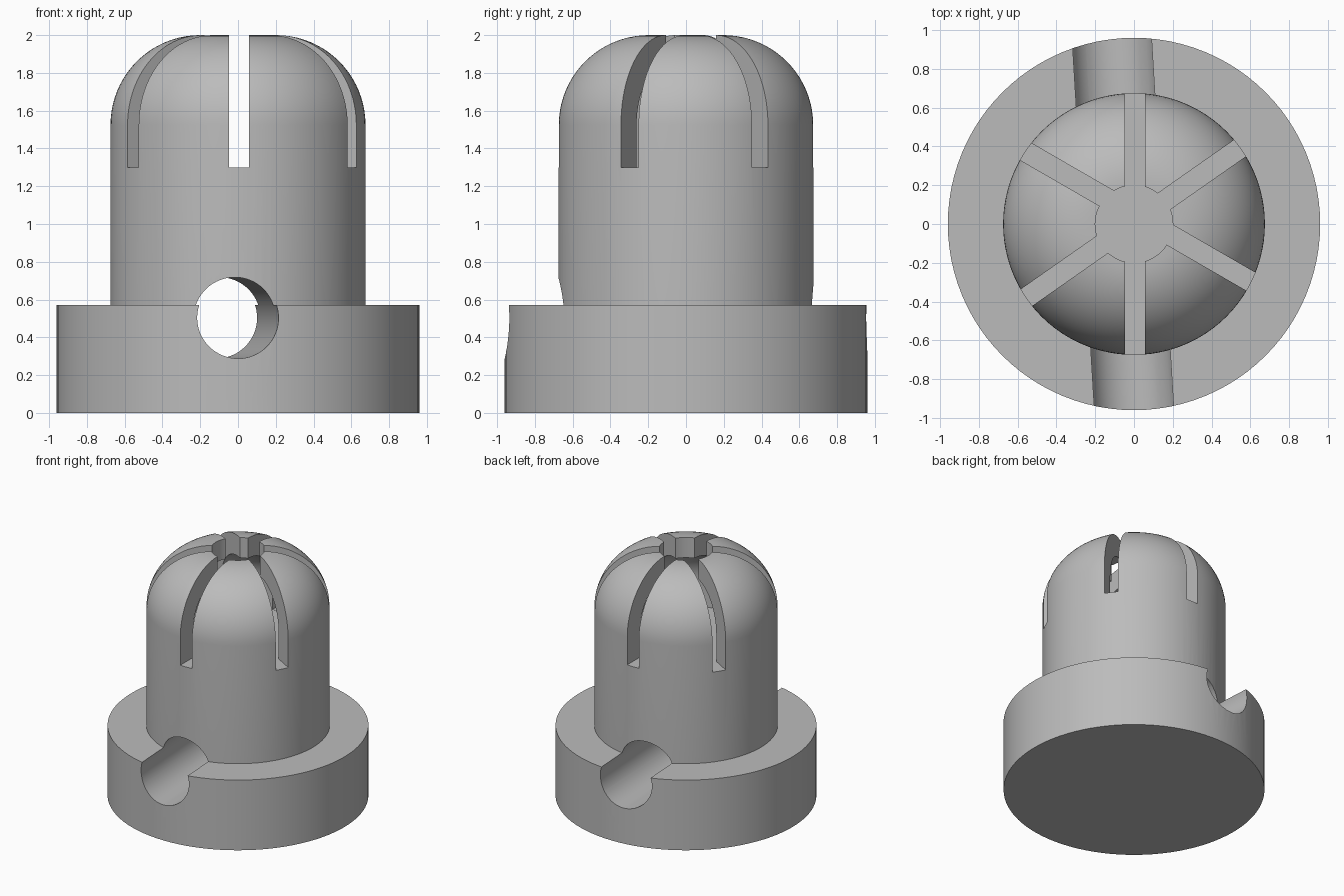
import bpy, bmesh, math
from mathutils import Matrix, Vector

cube = bpy.data.objects.get("Cube")
if cube:
    bpy.data.objects.remove(cube, do_unlink=True)

grey = bpy.data.materials.new("plain grey")
grey.use_nodes = True
colour = (0.5, 0.5, 0.5, 1)
grey.diffuse_color = colour
grey.node_tree.nodes["Principled BSDF"].inputs["Base Color"].default_value = colour


def add_object(name, bm):
    bmesh.ops.recalc_face_normals(bm, faces=bm.faces)
    mesh = bpy.data.meshes.new(name)
    bm.to_mesh(mesh)
    bm.free()
    mesh.materials.append(grey)
    obj = bpy.data.objects.new(name, mesh)
    bpy.context.collection.objects.link(obj)
    return obj


def arc(radius, start, end, steps=20):
    # quarter round about the shoulder centre, as (radius, height) points
    angles = [math.radians(start + (end - start) * i / steps) for i in range(steps + 1)]
    return [(0.2 + radius * math.cos(a), 1.525 + radius * math.sin(a)) for a in angles]


# Base flange, domed body and hollow cap in one turned profile
profile = [(0, 0), (0.96, 0), (0.96, 0.57), (0.675, 0.57)]
profile += arc(0.475, 0, 90) + arc(0.31, 90, 0)
profile += [(0.51, 1.299), (0, 1.299)]
bm = bmesh.new()
verts = [bm.verts.new((r, 0, z)) for r, z in profile]
edges = [bm.edges.new(pair) for pair in zip(verts, verts[1:])]
bmesh.ops.spin(bm, geom=verts + edges, axis=(0, 0, 1), cent=(0, 0, 0),
               angle=math.tau, steps=96, use_merge=True)
bmesh.ops.remove_doubles(bm, verts=bm.verts, dist=0.0001)
body = add_object("slotted_domed_body", bm)
cutters = []

# Three crossing slots: direction in degrees, sideways offset
for angle, offset in [(90, -0.005), (35, 0.007), (-30, 0.044)]:
    bm = bmesh.new()
    place = (Matrix.Rotation(math.radians(angle), 4, 'Z')
             @ Matrix.Translation((0, offset, 1.75))
             @ Matrix.Diagonal((2, 0.104, 0.9, 1)))
    bmesh.ops.create_cube(bm, size=1, matrix=place)
    cutters.append(add_object("slot_cutter", bm))

# Cross bore, slightly skewed from front to back
axis = Vector((-0.06, 1, 0))
bm = bmesh.new()
bmesh.ops.create_cone(bm, cap_ends=True, segments=64, radius1=0.215, radius2=0.215, depth=3,
                      matrix=Matrix.Translation((-0.057, 0, 0.503))
                      @ axis.to_track_quat('Z', 'Y').to_matrix().to_4x4())
cutters.append(add_object("bore_cutter", bm))

for cutter in cutters:
    cutter.hide_render = True
    cut = body.modifiers.new("cut", 'BOOLEAN')
    cut.operation = 'DIFFERENCE'
    cut.solver = 'EXACT'
    cut.object = cutter

# Bake the cuts so that their edges can be kept sharp
bpy.context.view_layer.update()
evaluated = body.evaluated_get(bpy.context.evaluated_depsgraph_get())
finished = bpy.data.meshes.new_from_object(evaluated)
body.modifiers.clear()
body.data = finished
for cutter in cutters:
    bpy.data.objects.remove(cutter, do_unlink=True)

bpy.ops.object.select_all(action='DESELECT')
body.select_set(True)
bpy.context.view_layer.objects.active = body
bpy.ops.object.shade_smooth_by_angle(angle=math.radians(30))
